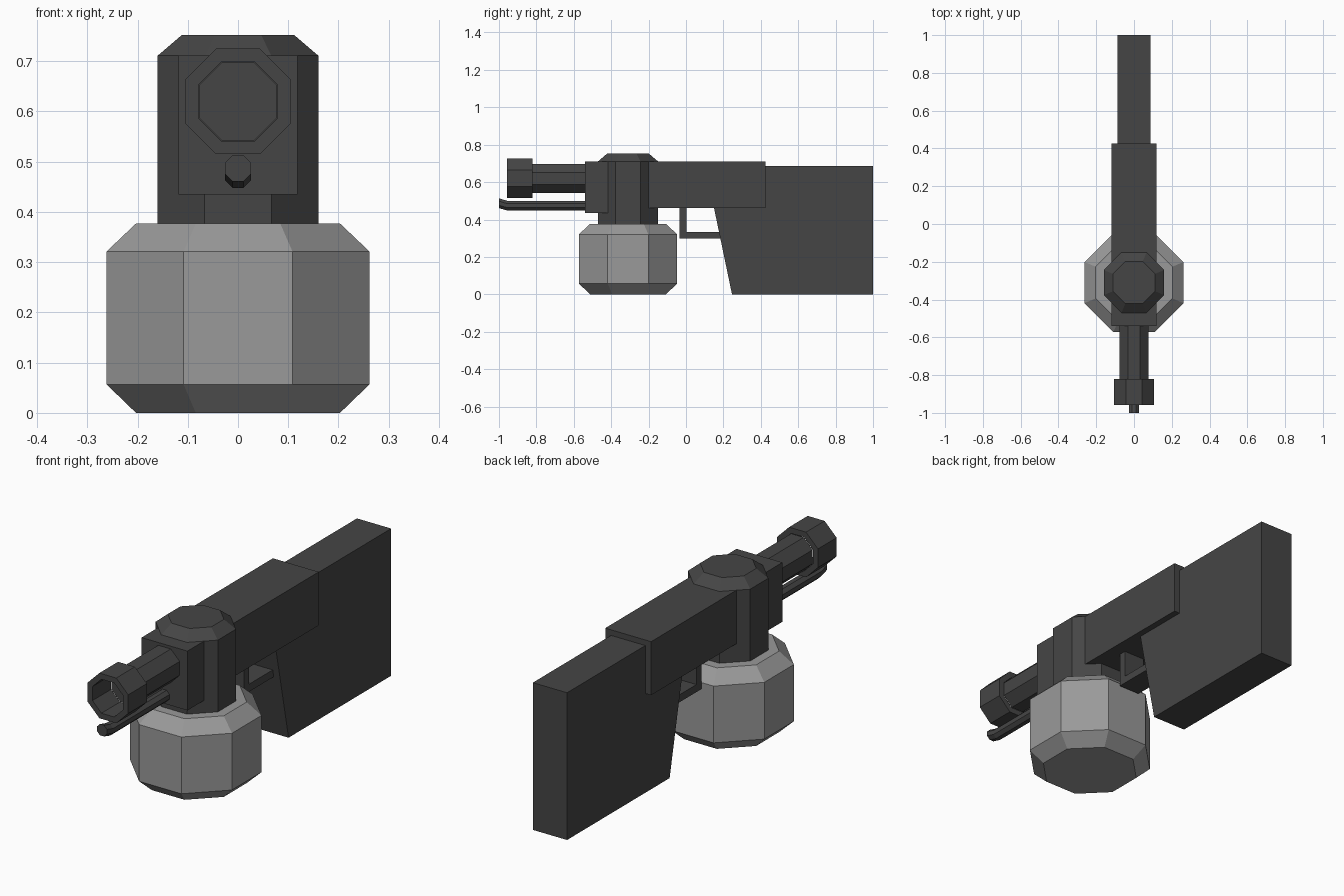
import bpy, bmesh, math

if "Cube" in bpy.data.objects:
    bpy.data.objects.remove(bpy.data.objects["Cube"])


def material(name, v):
    m = bpy.data.materials.new(name)
    m.diffuse_color = (v, v, v, 1)
    m.use_nodes = True
    m.node_tree.nodes["Principled BSDF"].inputs["Base Color"].default_value = m.diffuse_color
    return m


DARK = material("dark_grey", 0.06)
LIGHT = material("light_grey", 0.32)


def finish(name, bm, mat):
    bmesh.ops.recalc_face_normals(bm, faces=bm.faces)
    me = bpy.data.meshes.new(name)
    bm.to_mesh(me)
    bm.free()
    me.materials.append(mat)
    ob = bpy.data.objects.new(name, me)
    bpy.context.collection.objects.link(ob)
    return ob


def octagon_loft(name, axis, rings, mat, closed=False):
    """rings: (y, z, apothem); axis is the direction the octagons face."""
    bm = bmesh.new()
    loops = []
    for y, z, apothem in rings:
        r = apothem / math.cos(math.pi / 8)
        loop = []
        for i in range(8):
            a = math.pi / 8 + i * math.pi / 4
            c, s = r * math.cos(a), r * math.sin(a)
            loop.append(bm.verts.new((c, y + s, z) if axis == 'Z' else (c, y, z + s)))
        loops.append(loop)
    pairs = list(zip(loops, loops[1:]))
    if closed:
        pairs.append((loops[-1], loops[0]))
    else:
        bm.faces.new(loops[0])
        bm.faces.new(loops[-1])
    for a, b in pairs:
        for i in range(8):
            j = (i + 1) % 8
            bm.faces.new((a[i], a[j], b[j], b[i]))
    return finish(name, bm, mat)


def extrude_profile(name, profile, half_width, mat):
    """Side outline of (y, z) points, extruded across x."""
    bm = bmesh.new()
    left = [bm.verts.new((-half_width, y, z)) for y, z in profile]
    right = [bm.verts.new((half_width, y, z)) for y, z in profile]
    bm.faces.new(left)
    bm.faces.new(right)
    for i in range(len(profile)):
        j = (i + 1) % len(profile)
        bm.faces.new((left[i], left[j], right[j], right[i]))
    return finish(name, bm, mat)


# Canister and the neck with its cap
CY = -0.31
octagon_loft("canister", 'Z', [(CY, 0, 0.203), (CY, 0.057, 0.262),
                               (CY, 0.321, 0.262), (CY, 0.377, 0.203)], LIGHT)
octagon_loft("canister_neck", 'Z', [(CY, 0.37, 0.16), (CY, 0.711, 0.16),
                                    (CY, 0.752, 0.112)], DARK)

# Receiver: deeper front section, shallower rear section
extrude_profile("receiver", [(-0.54, 0.435), (CY, 0.435), (CY, 0.462), (0.425, 0.462),
                             (0.425, 0.711), (-0.54, 0.711)], 0.118, DARK)

# Stock with slanted grip edge
extrude_profile("stock", [(0.148, 0.47), (0.246, 0), (1, 0), (1, 0.685), (0.148, 0.685)],
                0.088, DARK)

# L-shaped trigger guard
extrude_profile("trigger_guard", [(-0.034, 0.47), (-0.034, 0.298), (0.2, 0.298),
                                  (0.2, 0.333), (0.002, 0.333), (0.002, 0.47)], 0.055, DARK)

# Barrel, hollow muzzle, and the bent pilot tube
octagon_loft("barrel", 'Y', [(-0.82, 0.62, 0.078), (-0.53, 0.62, 0.078)], DARK)
octagon_loft("muzzle", 'Y', [(-0.957, 0.62, 0.105), (-0.82, 0.62, 0.105),
                             (-0.82, 0.62, 0.079), (-0.957, 0.62, 0.079)], DARK, closed=True)
octagon_loft("pilot_tube", 'Y', [(-1.0, 0.487, 0.026), (-0.955, 0.474, 0.026),
                                 (-0.53, 0.474, 0.026)], DARK)
